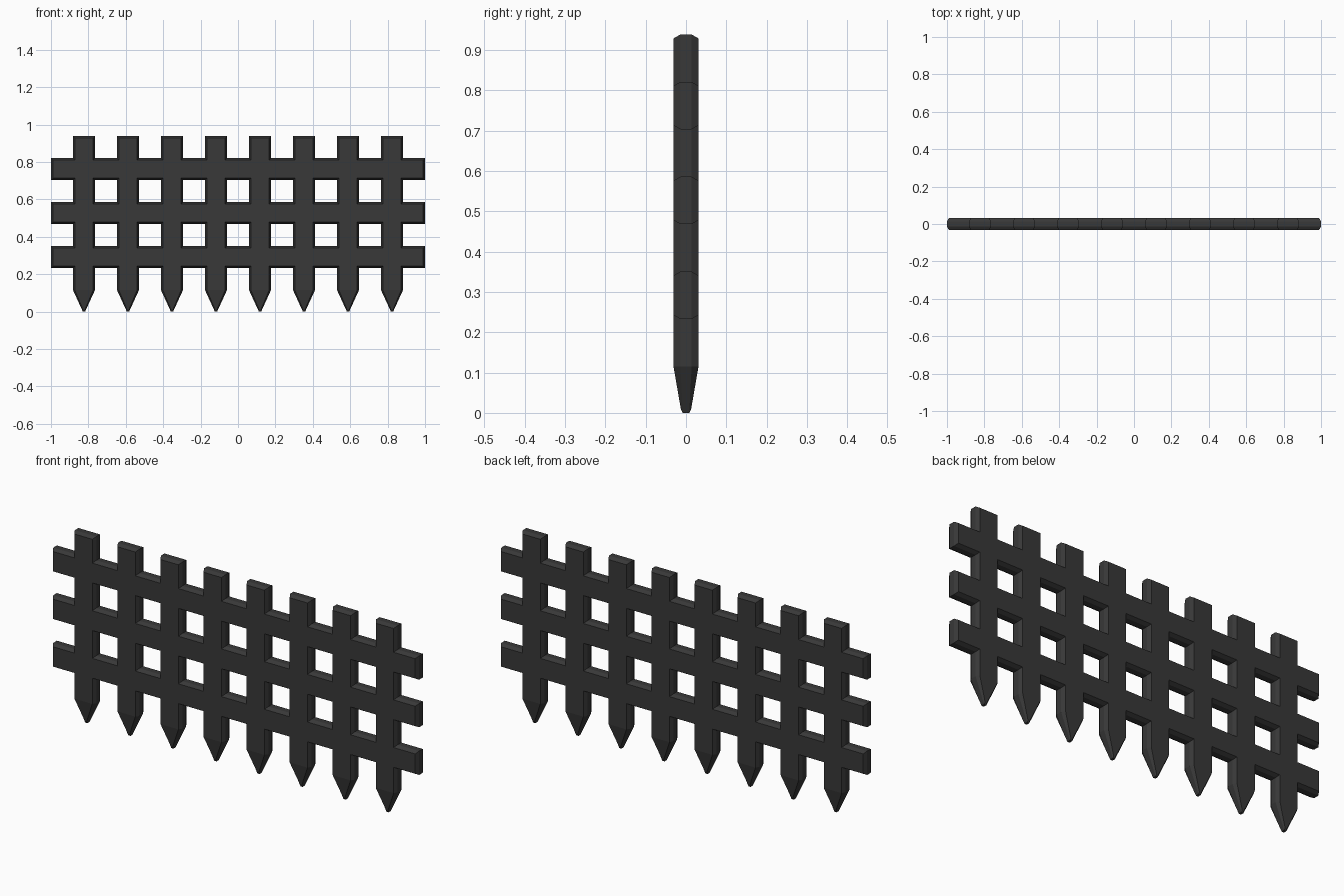
import bpy, bmesh
from mathutils import Vector

if "Cube" in bpy.data.objects:
    bpy.data.objects.remove(bpy.data.objects["Cube"])

U = 2 / 17              # bar width and gap module
DROP = 0.0025           # tips are slightly blunted
MID, HALF, INSET = 0.014, 0.031, 0.010

bm = bmesh.new()
grid = {}


def corner(i, j):
    if (i, j) not in grid:
        grid[i, j] = bm.verts.new((-1 + i * U, -MID, j * U))
    return grid[i, j]


# Lattice outline: odd columns are vertical bars, even rows from 2 to 6 are rails
for i in range(17):
    for j in range(8):
        if i % 2 == 1 or j in (2, 4, 6):
            bm.faces.new([corner(i, j), corner(i + 1, j),
                          corner(i + 1, j + 1), corner(i, j + 1)])

# Thicken to the middle band
front = bm.faces[:]
ext = bmesh.ops.extrude_face_region(bm, geom=front, use_keep_orig=True)
moved = [g for g in ext["geom"] if isinstance(g, bmesh.types.BMVert)]
bmesh.ops.translate(bm, verts=moved, vec=(0, 2 * MID, 0))
bmesh.ops.recalc_face_normals(bm, faces=bm.faces[:])

# Chamfered front and back faces
for side in (-1, 1):
    flat = [f for f in bm.faces
            if all(abs(v.co.y - side * MID) < 1e-5 for v in f.verts)]
    bmesh.ops.inset_region(bm, faces=flat, thickness=INSET,
                           use_even_offset=True, use_boundary=True)
    for v in {v for f in flat for v in f.verts}:
        v.co.y = side * HALF

# Pinch the bar bottoms into spikes
for v in bm.verts:
    if v.co.z < 0.5 * U:
        col = round(((v.co.x + 1) / U - 1.5) / 2)
        cx = -1 + (2 * col + 1.5) * U
        outer = abs(v.co.y) < MID + 0.001
        sx = 1 if v.co.x > cx else -1
        sy = 1 if v.co.y > 0 else -1
        v.co = Vector((cx + sx * (0.006 if outer else 0.004),
                       sy * (0.008 if outer else 0.0125),
                       DROP if outer else DROP + 0.008))
    v.co.z -= DROP

bmesh.ops.recalc_face_normals(bm, faces=bm.faces[:])
mesh = bpy.data.meshes.new("portcullis_lattice")
bm.to_mesh(mesh)
bm.free()
gate = bpy.data.objects.new("portcullis_lattice", mesh)
bpy.context.collection.objects.link(gate)

# Dark iron colour
iron = bpy.data.materials.new("dark_iron")
iron.diffuse_color = (0.04, 0.04, 0.04, 1)
iron.use_nodes = True
iron.node_tree.nodes["Principled BSDF"].inputs["Base Color"].default_value = iron.diffuse_color
mesh.materials.append(iron)
